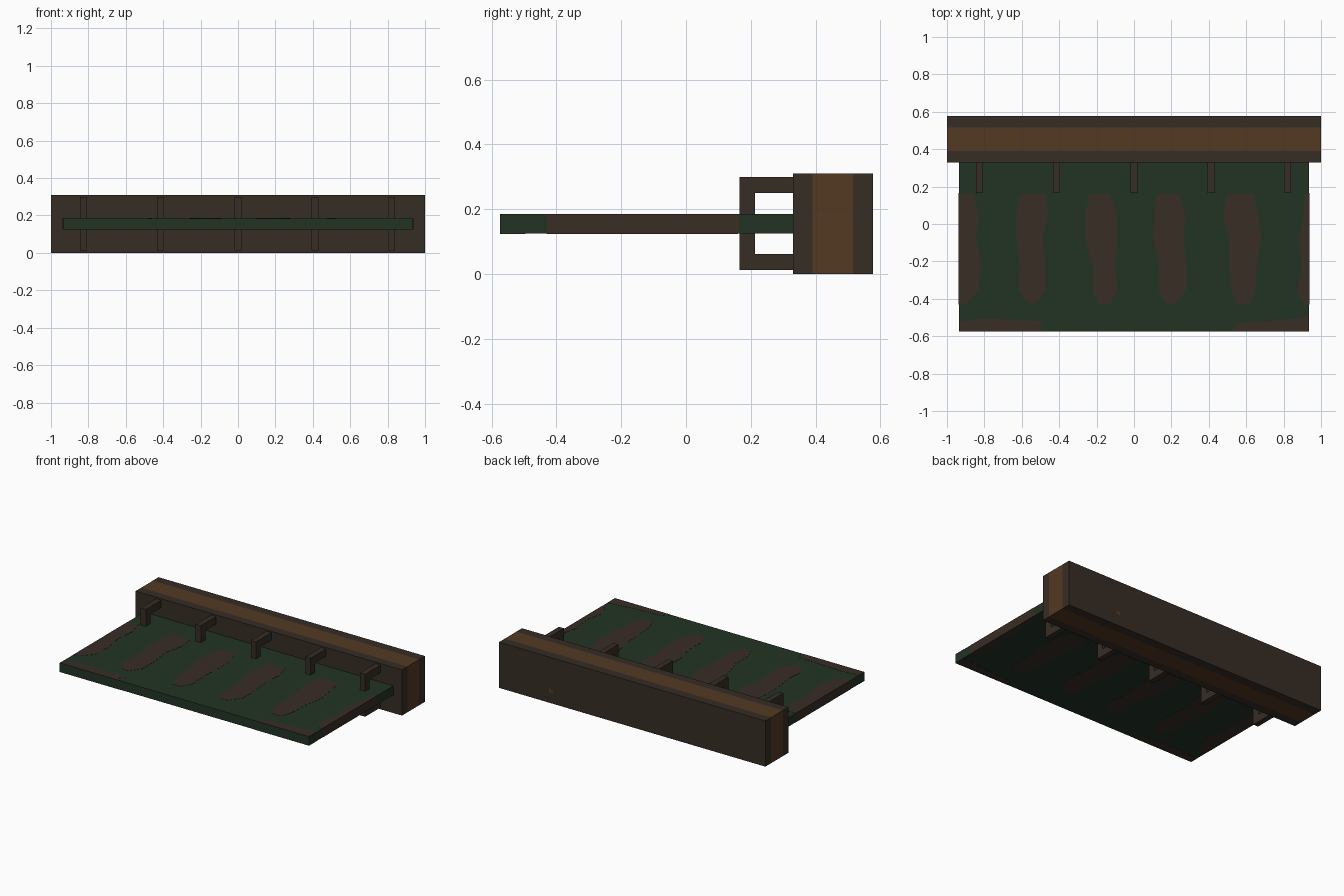
import bpy, bmesh

if "Cube" in bpy.data.objects:
    bpy.data.objects.remove(bpy.data.objects["Cube"])


def material(name, rgb):
    m = bpy.data.materials.new(name)
    m.diffuse_color = (*rgb, 1)
    m.use_nodes = True
    m.node_tree.nodes["Principled BSDF"].inputs["Base Color"].default_value = m.diffuse_color
    return m


DARK = material("dark wood", (0.037, 0.026, 0.018))
STRIP = material("light brown wood", (0.087, 0.041, 0.017))
GREEN = material("mossy green", (0.016, 0.034, 0.018))
STAIN = material("brown stain", (0.040, 0.026, 0.019))


def finish(name, bm, *mats):
    bmesh.ops.recalc_face_normals(bm, faces=bm.faces)
    mesh = bpy.data.meshes.new(name)
    bm.to_mesh(mesh)
    bm.free()
    for m in mats:
        mesh.materials.append(m)
    ob = bpy.data.objects.new(name, mesh)
    bpy.context.collection.objects.link(ob)
    return ob


def prism(bm, points, shift):
    """Extrude a closed outline of 3D points along a vector."""
    face = bm.faces.new([bm.verts.new(p) for p in points])
    ext = bmesh.ops.extrude_face_region(bm, geom=[face], use_keep_orig=True)
    verts = [g for g in ext["geom"] if isinstance(g, bmesh.types.BMVert)]
    bmesh.ops.translate(bm, verts=verts, vec=shift)


def box(bm, x0, x1, y0, y1, z0, z1):
    prism(bm, [(x0, y0, z0), (x1, y0, z0), (x1, y1, z0), (x0, y1, z0)], (0, 0, z1 - z0))


# Beam: cut along its length so the middle band can be lighter
bm = bmesh.new()
box(bm, -1, 1, 0.33, 0.577, 0, 0.31)
for y in (0.39, 0.515):
    bmesh.ops.bisect_plane(bm, geom=bm.verts[:] + bm.edges[:] + bm.faces[:],
                           plane_co=(0, y, 0), plane_no=(0, 1, 0))
for f in bm.faces:
    f.material_index = int(0.39 < f.calc_center_median().y < 0.515)
finish("beam", bm, DARK, STRIP)

# Small light speck on the back of the beam
bm = bmesh.new()
box(bm, 0.595, 0.625, 0.576, 0.578, 0.07, 0.10)
finish("beam_speck", bm, STRIP)

# Board
X, Y0, Z0, Z1 = 0.936, -0.575, 0.125, 0.185
bm = bmesh.new()
box(bm, -X, X, Y0, 0.335, Z0, Z1)
finish("board", bm, GREEN)

# Brackets: U-shaped staples holding the board to the beam
profile = [(0.335, 0.30), (0.165, 0.30), (0.165, 0.012), (0.335, 0.012),
           (0.335, 0.062), (0.213, 0.062), (0.213, 0.25), (0.335, 0.25)]
for i, x in enumerate((-0.827, -0.414, 0, 0.411, 0.82)):
    bm = bmesh.new()
    prism(bm, [(x - 0.019, y, z) for y, z in profile], (0.038, 0, 0))
    finish(f"bracket_{i + 1}", bm, DARK)

# Stains: left and right edges sampled at shared rows
rows = (0.16, 0.05, -0.08, -0.22, -0.35, -0.43)
edges = [
    ((-X,) * 6, (-0.86, -0.83, -0.845, -0.82, -0.83, -0.90)),
    ((-0.61, -0.63, -0.63, -0.61, -0.62, -0.56), (-0.47, -0.46, -0.49, -0.47, -0.47, -0.53)),
    ((-0.24, -0.26, -0.26, -0.22, -0.22, -0.19), (-0.13, -0.09, -0.09, -0.10, -0.09, -0.13)),
    ((0.12, 0.11, 0.10, 0.135, 0.13, 0.17), (0.24, 0.275, 0.265, 0.28, 0.28, 0.22)),
    ((0.50, 0.475, 0.505, 0.51, 0.52, 0.55), (0.64, 0.66, 0.68, 0.655, 0.65, 0.62)),
    ((0.91, 0.91, 0.88, 0.90, 0.87, 0.91), (X,) * 6),
]
outlines = [list(zip(l, rows)) + list(zip(r, rows))[::-1] for l, r in edges]
outlines += [
    [(-X, Y0), (-X, -0.52), (-0.80, -0.505), (-0.48, -0.52), (-0.51, -0.55), (-0.48, Y0)],
    [(X, Y0), (X, -0.495), (0.73, -0.52), (0.56, -0.53), (0.52, Y0)],
]
for side, z in (("top", Z1 - 0.001), ("underside", Z0 - 0.001)):
    bm = bmesh.new()
    for pts in outlines:
        prism(bm, [(x, y, z) for x, y in pts], (0, 0, 0.002))
    finish(f"board_stains_{side}", bm, STAIN)

# Stained ends of the board
for side, x in (("left", -X), ("right", X)):
    bm = bmesh.new()
    box(bm, x - 0.001, x + 0.001, -0.43, 0.165, Z0, Z1)
    finish(f"board_end_stain_{side}", bm, STAIN)
